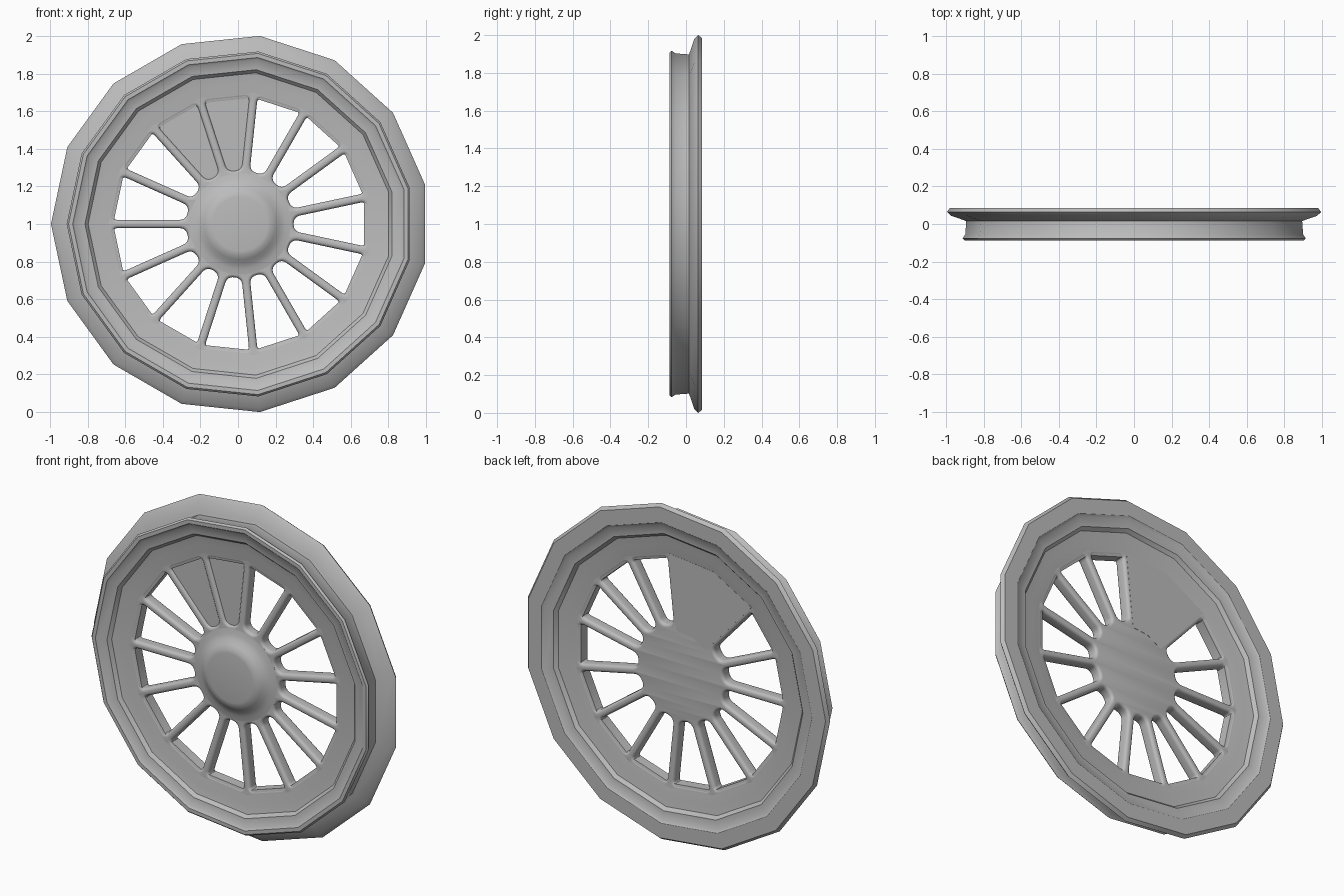
import bpy
from math import sin, cos, tan, pi, radians
from mathutils import Vector, Matrix

cube = bpy.data.objects.get("Cube")
if cube:
    bpy.data.objects.remove(cube, do_unlink=True)

SIDES = 15
STEP = 2 * pi / SIDES
START = radians(12)              # direction of the first spoke
CENTRE = Vector((0.011, 0, 1))

grey = bpy.data.materials.new("cast iron grey")
grey.use_nodes = True
COLOUR = (0.5, 0.5, 0.5, 1)
grey.diffuse_color = COLOUR
bsdf = next(n for n in grey.node_tree.nodes if n.type == 'BSDF_PRINCIPLED')
bsdf.inputs["Base Color"].default_value = COLOUR


def finish(name, mesh, angle=35):
    obj = bpy.data.objects.new(name, mesh)
    bpy.context.collection.objects.link(obj)
    mesh.materials.clear()
    mesh.materials.append(grey)
    bpy.ops.object.select_all(action='DESELECT')
    obj.select_set(True)
    bpy.context.view_layer.objects.active = obj
    bpy.ops.object.mode_set(mode='EDIT')
    bpy.ops.mesh.select_all(action='SELECT')
    bpy.ops.mesh.remove_doubles(threshold=0.0001)
    bpy.ops.mesh.normals_make_consistent(inside=False)
    bpy.ops.object.mode_set(mode='OBJECT')
    bpy.ops.object.shade_smooth_by_angle(angle=radians(angle))
    return obj


def lathe(name, profile, sides, closed):
    """Spin (radius, depth) points about the axle."""
    n = len(profile)
    verts, faces = [], []
    for i in range(sides):
        a = START + 2 * pi * i / sides
        verts += [CENTRE + Vector((r * cos(a), y, r * sin(a))) for r, y in profile]
    for i in range(sides):
        j = (i + 1) % sides
        for k in range(n if closed else n - 1):
            m = (k + 1) % n
            faces.append((i * n + k, i * n + m, j * n + m, j * n + k))
    if not closed:
        faces.append([i * n for i in range(sides)])
        faces.append([i * n + n - 1 for i in range(sides)])
    mesh = bpy.data.meshes.new(name)
    mesh.from_pydata(verts, [], faces)
    return finish(name, mesh)


def rounded(corners, cuts):
    """Round each corner of a polygon with a short curve."""
    pts = []
    for i, c in enumerate(corners):
        before, after = corners[i - 1], corners[(i + 1) % len(corners)]
        a = c + (before - c).normalized() * cuts[i]
        b = c + (after - c).normalized() * cuts[i]
        for k in range(7):
            t = k / 6
            pts.append(a * (1 - t) ** 2 + c * 2 * t * (1 - t) + b * t * t)
    return pts


def polar(r, a):
    return Vector((r * cos(a), r * sin(a)))


def plate(name, loops, half, bevel, y):
    """Flat plate with holes, standing upright at depth y."""
    curve = bpy.data.curves.new(name + " outline", 'CURVE')
    curve.dimensions = '2D'
    curve.fill_mode = 'BOTH'
    curve.extrude = half - bevel
    curve.bevel_depth = bevel
    curve.bevel_resolution = 3
    curve.offset = -bevel
    for loop in loops:
        s = curve.splines.new('POLY')
        s.points.add(len(loop) - 1)
        for p, v in zip(s.points, loop):
            p.co = (v.x, v.y, 0, 1)
        s.use_cyclic_u = True
    temp = bpy.data.objects.new(name + " helper", curve)
    bpy.context.collection.objects.link(temp)
    deps = bpy.context.evaluated_depsgraph_get()
    mesh = bpy.data.meshes.new_from_object(temp.evaluated_get(deps))
    bpy.data.objects.remove(temp, do_unlink=True)
    mesh.transform(Matrix.Translation(CENTRE + Vector((0, y, 0))) @ Matrix.Rotation(pi / 2, 4, 'X'))
    return finish(name, mesh)


# Rim: tread, rear flange, and dished faces front and back
lathe("flanged_rim", [
    (0.675, -0.030), (0.70, -0.036), (0.76, -0.040), (0.808, -0.050),
    (0.825, -0.070), (0.878, -0.077), (0.89, -0.087), (0.912, -0.087),
    (0.922, -0.076), (0.908, -0.055), (0.903, 0.015), (0.92, 0.022),
    (0.985, 0.044), (1.0055, 0.064), (0.99, 0.085), (0.90, 0.085),
    (0.885, 0.074), (0.83, 0.070), (0.812, 0.050), (0.76, 0.042),
    (0.70, 0.036), (0.675, 0.030)], SIDES, True)

# Spoked web: a disc pierced by one tapered bay between each pair of spokes
OUTER, INNER, HALF_SPOKE = 0.665, 0.285, 0.0225
loops = [[polar(0.735, START + i * STEP) for i in range(SIDES)]]
w_out = OUTER * tan(STEP / 2) - HALF_SPOKE
w_in = INNER * tan(STEP / 2) - HALF_SPOKE
bay = rounded([Vector((INNER, -w_in)), Vector((OUTER, -w_out)),
               Vector((OUTER, w_out)), Vector((INNER, w_in))],
              [0.036, 0.025, 0.025, 0.036])
for i in range(SIDES):
    turn = Matrix.Rotation(START + (i + 0.5) * STEP, 2)
    loops.append([turn @ p for p in bay])
plate("spoked_web", loops, 0.036, 0.018, 0)

# Counterweight: fills the two bays beside the top spoke
first = START + 3 * STEP
arc_out = [polar(0.70, first + i * STEP) for i in range(3)]
arc_in = [polar(0.25, first + i * STEP) for i in (2, 1, 0)]
plate("counterweight", [arc_out + arc_in], 0.030, 0, 0.007)

# Hub boss
lathe("hub_boss", [
    (0.145, -0.087), (0.165, -0.084), (0.19, -0.070), (0.212, -0.052),
    (0.24, -0.041), (0.275, -0.035), (0.275, 0.0)], 45, False)
